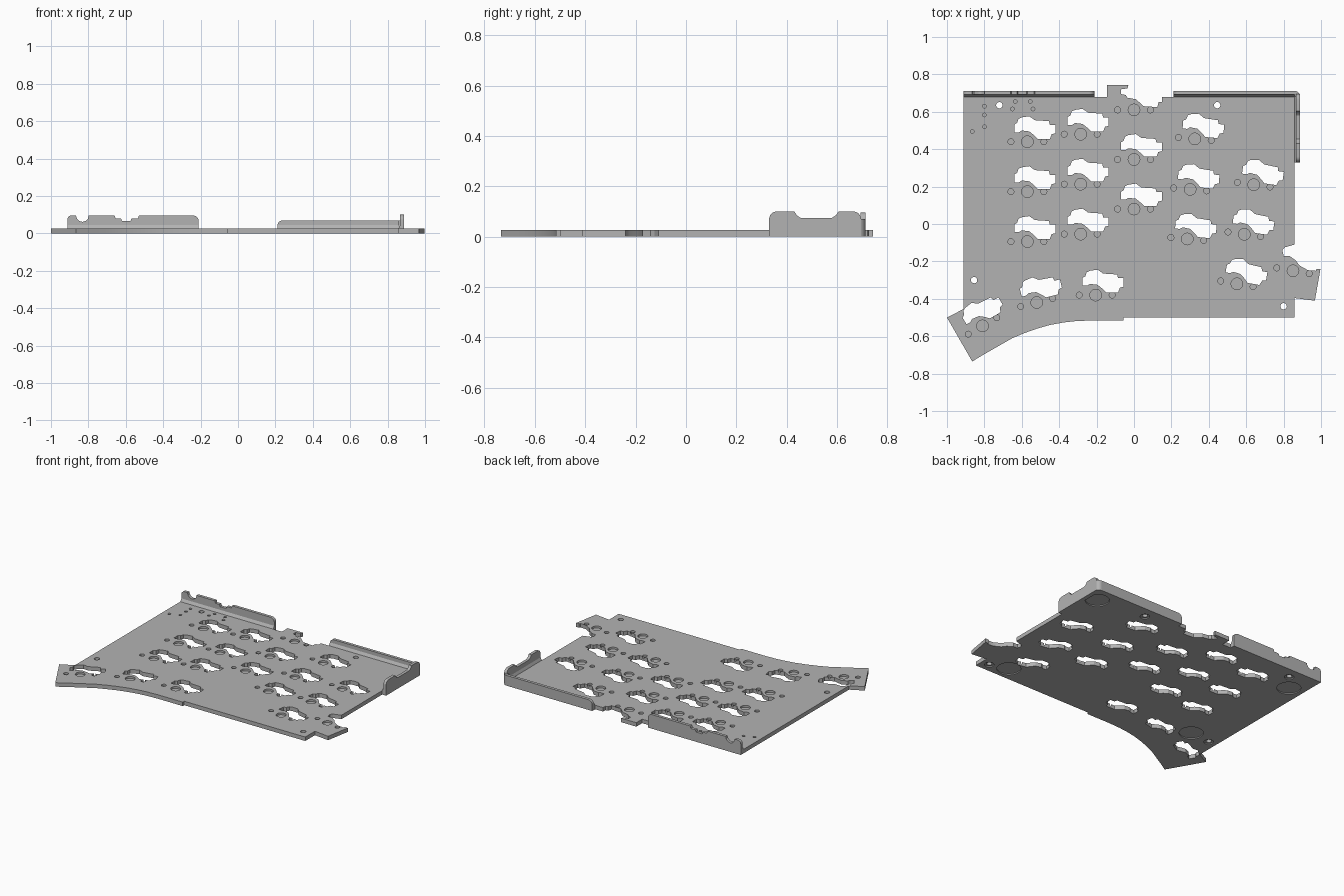
import bpy, bmesh
from math import cos, sin, pi, radians

cube = bpy.data.objects.get("Cube")
if cube:
    bpy.data.objects.remove(cube, do_unlink=True)

grey = bpy.data.materials.new("mid grey")
grey.use_nodes = True
colour = (0.45, 0.45, 0.45, 1)
grey.diffuse_color = colour
grey.node_tree.nodes["Principled BSDF"].inputs["Base Color"].default_value = colour

THICK = 0.027
AXES = {"z": lambda a, b, c: (a, b, c),
        "y": lambda a, b, c: (a, c, b),
        "x": lambda a, b, c: (c, a, b)}


def prisms(name, outlines, axis, low, high):
    """One object holding an extruded solid for every outline."""
    bm = bmesh.new()
    for points in outlines:
        verts = [bm.verts.new(AXES[axis](a, b, low)) for a, b in points]
        face = bm.faces.new(verts)
        moved = bmesh.ops.extrude_face_region(bm, geom=[face])["geom"]
        shift = AXES[axis](0, 0, high - low)
        bmesh.ops.translate(bm, vec=shift,
                            verts=[v for v in moved if isinstance(v, bmesh.types.BMVert)])
    bmesh.ops.recalc_face_normals(bm, faces=bm.faces)
    mesh = bpy.data.meshes.new(name)
    bm.to_mesh(mesh)
    bm.free()
    mesh.materials.append(grey)
    obj = bpy.data.objects.new(name, mesh)
    bpy.context.collection.objects.link(obj)
    return obj


def arc(x, y, radius, start, end, steps=6):
    angles = [radians(start + (end - start) * i / steps) for i in range(steps + 1)]
    return [(x + radius * cos(t), y + radius * sin(t)) for t in angles]


def disc(x, y, radius, sides=24):
    return [(x + radius * cos(2 * pi * i / sides), y + radius * sin(2 * pi * i / sides))
            for i in range(sides)]


def placed(points, x, y, degrees):
    c, s = cos(radians(degrees)), sin(radians(degrees))
    return [(x + a * c - b * s, y + a * s + b * c) for a, b in points]


def activate(obj):
    bpy.ops.object.select_all(action="DESELECT")
    obj.select_set(True)
    bpy.context.view_layer.objects.active = obj


def carve(target, cutter):
    cutter.hide_render = True
    activate(target)
    mod = target.modifiers.new("cut", "BOOLEAN")
    mod.operation, mod.solver, mod.object = "DIFFERENCE", "EXACT", cutter
    bpy.ops.object.modifier_apply(modifier=mod.name)
    bpy.data.objects.remove(cutter, do_unlink=True)


# Plate outline: curved front, tilted tabs and two open switch cutouts
front_curve = [(-.865, -.735), (-.79, -.69), (-.72, -.65), (-.65, -.61), (-.585, -.583),
               (-.52, -.56), (-.45, -.54), (-.38, -.527), (-.32, -.52), (-.24, -.516),
               (-.056, -.516), (-.056, -.5)]
right_tab = [(.858, -.5), (.858, -.396), (.967, -.41), (.997, -.24), (.975, -.24),
             (.972, -.25), (.93, -.247), (.885, -.222), (.865, -.195), (.83, -.17),
             (.8, -.17), (.793, -.14), (.806, -.125), (.858, -.11)]
back_notch = [(.858, .68), (.15, .68), (.15, .653), (.132, .653), (.125, .625), (.05, .63),
              (.035, .645), (.01, .667), (-.035, .675), (-.045, .69), (-.07, .695),
              (-.07, .72), (-.035, .725), (-.03, .743), (-.145, .743), (-.145, .68)]
left_tab = [(-.912, .68), (-.912, -.455), (-1, -.5)]
plate = prisms("base_plate", [front_curve + right_tab + back_notch + left_tab], "z", 0, THICK)

# Switch positions with tilt in degrees
columns = [(-.57, .44, 0), (-.285, .48, 0)]
keys = [(x, y - .267 * row, tilt) for x, y, tilt in columns for row in range(3)]
keys += [(0, .345, 0), (0, .08, 0), (.325, .455, -5), (.3, .185, -5), (.285, -.08, -5),
         (.64, .21, -8), (.59, -.055, -8), (-.52, -.42, 14), (-.205, -.38, 0),
         (.55, -.32, -10), (-.81, -.545, 30)]
open_keys = [(0, .61, 0), (.85, -.25, -10)]

# Socket cutouts and screw holes through the plate
socket = [(-.07, .05), (-.07, .092), (-.055, .1), (-.048, .122), (-.03, .13), (.01, .136),
          (.04, .115), (.115, .11), (.12, .09), (.15, .09), (.15, .045), (.13, .04),
          (.12, .015), (.055, .015), (.035, .035), (.01, .055), (-.03, .06), (-.045, .05)]
screws = [(-.72, .635), (.445, .635), (-.855, -.3), (.8, -.44)]
through = [placed(socket, *key) for key in keys] + [disc(x, y, .017) for x, y in screws]
carve(plate, prisms("through_cutter", through, "z", -.1, .1))

# Round blind pockets for switch pins, plus small locating dots
pockets = []
for key in keys + open_keys:
    pockets.append(disc(key[0], key[1], .031))
    for x, y in placed([(-.088, 0), (.088, 0)], *key):
        pockets.append(disc(x, y, .016, 16))
dots = [(-.865, .495), (-.65, .615), (-.635, .655), (-.555, .655), (-.54, .615),
        (-.8, .63), (-.8, .583), (-.8, .52)]
pockets += [disc(x, y, .01, 12) for x, y in dots]
carve(plate, prisms("pocket_cutter", pockets, "z", .014, .1))

# Foot recesses and screw head recesses underneath
feet = [(.8, .6), (-.806, .53), (-.7, -.284), (.675, -.4)]
under = [disc(x, y, .075, 32) for x, y in feet] + [disc(x, y, .03) for x, y in screws]
carve(plate, prisms("underside_cutter", under, "z", -.1, .007))

# Back left wall with round cable notch and stepped port notch
left_profile = ([(-.21, 0)] + arc(-.24, .066, .03, 0, 90)
                + [(-.53, .096), (-.535, .08), (-.57, .08), (-.575, .066), (-.62, .066),
                   (-.625, .08), (-.655, .08), (-.66, .096), (-.79, .096)]
                + arc(-.832, .096, .034, 0, -180)
                + arc(-.89, .074, .022, 90, 180) + [(-.912, 0)])
prisms("back_left_wall", [left_profile], "y", .692, .712)

# Back right wall, lower, with a rounded inner end
right_profile = [(.858, 0), (.858, .07)] + arc(.24, .04, .03, 90, 180) + [(.21, 0)]
prisms("back_right_wall", [right_profile], "y", .692, .712)

# Right side wall with a shallow notch
side_profile = ([(.33, 0)] + arc(.36, .07, .03, 180, 90)
                + [(.43, .1), (.44, .085), (.455, .075), (.58, .075), (.595, .085), (.605, .1)]
                + arc(.665, .07, .03, 90, 0) + [(.695, 0)])
prisms("right_side_wall", [side_profile], "x", .867, .887)

# Rounded corner joining the back and side walls
corner = [(.858, .682)] + arc(.858, .683, .029, 0, 90)
prisms("wall_corner", [corner], "z", 0, .07)

# Sloped fillets along the wall bases
fillet = [(.68, 0), (.692, 0), (.692, .045), (.68, THICK)]
prisms("back_left_fillet", [fillet], "x", -.912, -.21)
prisms("back_right_fillet", [fillet], "x", .21, .858)
side_fillet = [(.858, 0), (.867, 0), (.867, .045), (.858, THICK)]
prisms("right_side_fillet", [side_fillet], "y", .33, .692)

for obj in list(bpy.context.collection.objects):
    if obj.type == "MESH":
        activate(obj)
        bpy.ops.object.shade_smooth_by_angle(angle=radians(25))
